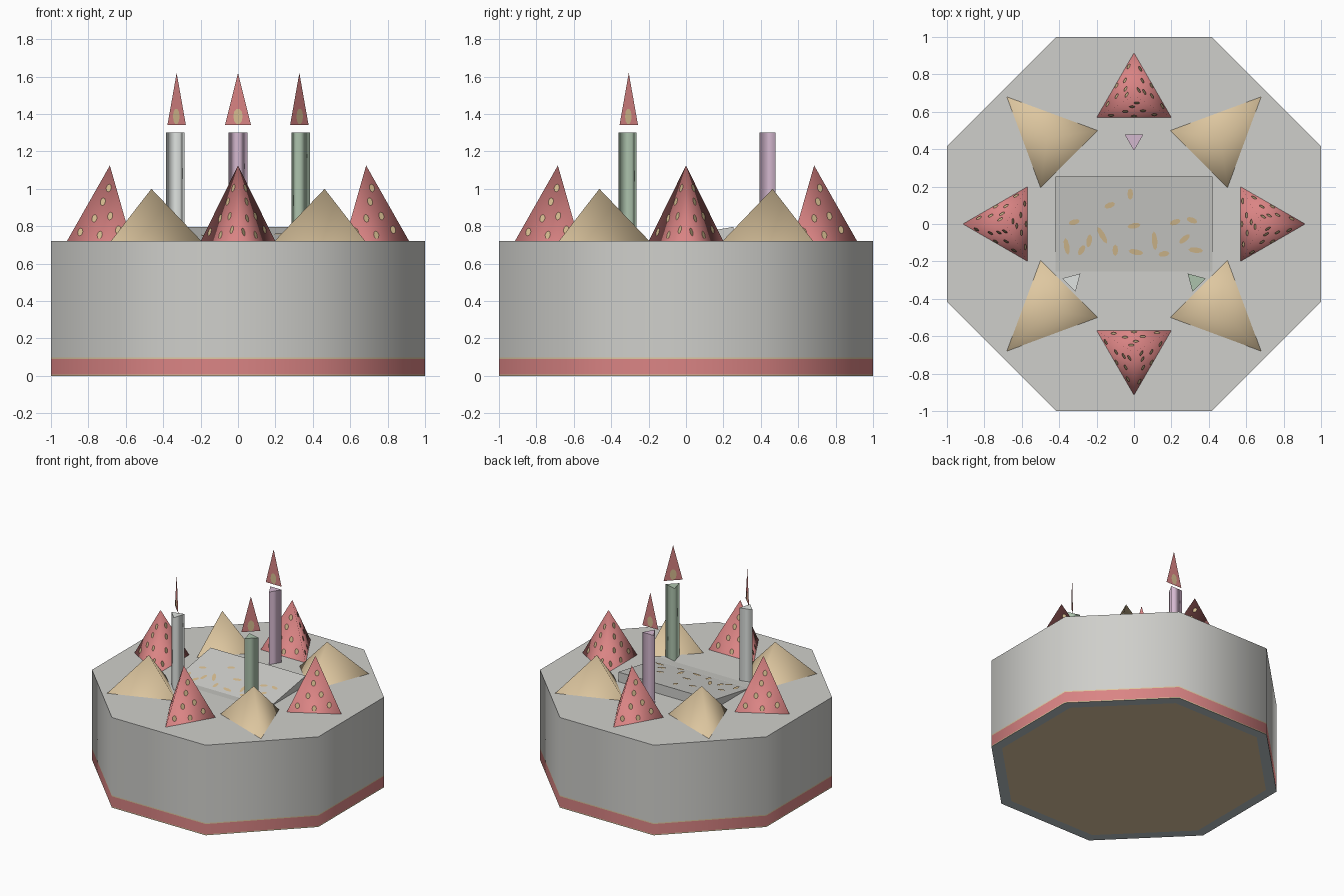
import bpy, math
from mathutils import Vector

if "Cube" in bpy.data.objects:
    bpy.data.objects.remove(bpy.data.objects["Cube"])


def lin(c):
    c /= 255
    return c / 12.92 if c <= 0.04045 else ((c + 0.055) / 1.055) ** 2.4


def material(name, r, g, b):
    m = bpy.data.materials.new(name)
    m.diffuse_color = (lin(r), lin(g), lin(b), 1)
    m.use_nodes = True
    m.node_tree.nodes["Principled BSDF"].inputs["Base Color"].default_value = m.diffuse_color
    return m


ICING = material("icing grey", 207, 207, 203)
SHADE = material("plaque lip grey", 194, 194, 190)
RIM = material("base rim grey", 184, 194, 198)
PINK = material("berry pink", 218, 132, 132)
CREAM = material("cream tan", 222, 199, 160)
SEED = material("seed yellow", 216, 190, 145)
WHITE = material("candle white", 224, 228, 225)
GREEN = material("candle green", 172, 194, 172)
LILAC = material("candle lilac", 212, 184, 207)

TOP = 0.72


def build(name, verts, faces, mats, idx=None, smooth=None):
    me = bpy.data.meshes.new(name)
    me.from_pydata([tuple(v) for v in verts], [], faces)
    for m in mats:
        me.materials.append(m)
    for i, p in enumerate(me.polygons):
        p.material_index = idx[i] if idx else 0
        p.use_smooth = bool(smooth[i]) if smooth else False
    ob = bpy.data.objects.new(name, me)
    bpy.context.collection.objects.link(ob)
    return ob


def ring(cx, cy, r, n, a0, z):
    return [Vector((cx + r * math.cos(a0 + math.tau * i / n),
                    cy + r * math.sin(a0 + math.tau * i / n), z)) for i in range(n)]


def add_disc(verts, faces, c, u, v, n=8):
    """Flat oval with half axes u and v."""
    s = len(verts)
    for i in range(n):
        a = math.tau * i / n
        verts.append(c + u * math.cos(a) + v * math.sin(a))
    faces.append(list(range(s, s + n)))


# Cake body: octagon with a pink ribbon edged by thin lines
R = 1 / math.cos(math.pi / 8)
levels = [0, 0.008, 0.09, 0.098, TOP]
bands = [1, 2, 1, 0]
verts, faces, idx, smooth = [], [], [], []
for z in levels:
    verts += ring(0, 0, R, 8, math.pi / 8, z)
for b, m in enumerate(bands):
    for i in range(8):
        j = (i + 1) % 8
        faces.append([b * 8 + i, b * 8 + j, b * 8 + 8 + j, b * 8 + 8 + i])
        idx.append(m)
        smooth.append(True)
faces.append(list(range(32, 40)))
idx.append(0)
# Underside: rim around a tan centre
verts += ring(0, 0, R * 0.925, 8, math.pi / 8, 0)
for i in range(8):
    j = (i + 1) % 8
    faces.append([j, i, 40 + i, 40 + j])
    idx.append(3)
faces.append(list(range(47, 39, -1)))
idx.append(1)
smooth += [False] * 10
build("cake_body", verts, faces, [ICING, CREAM, PINK, RIM], idx, smooth)


def pyramid(name, base, apex, mat):
    return build(name, base + [apex], [[0, 1, 3], [1, 2, 3], [2, 0, 3]],
                 [mat], None, [True] * 3)


# Berries: three-sided cones with seeds, pointing outwards
SEEDS = [(0.15, 0.12), (0.5, 0.08), (0.82, 0.15), (0.33, 0.3), (0.68, 0.33),
         (0.45, 0.52), (0.62, 0.7)]
for k, side in enumerate(["right", "back", "left", "front"]):
    a = k * math.pi / 2
    cx, cy = 0.685 * math.cos(a), 0.685 * math.sin(a)
    base = ring(cx, cy, 0.23, 3, a, TOP)
    apex = Vector((cx, cy, 1.125))
    pyramid("berry_" + side, base, apex, PINK)
    sv, sf = [], []
    for i in range(3):
        p, q = base[i], base[(i + 1) % 3]
        u = (q - p).normalized()
        n = (q - p).cross(apex - p).normalized()
        for s, t in SEEDS:
            c = p.lerp(q, s).lerp(apex, t) + n * 0.003
            add_disc(sv, sf, c, u * 0.016, n.cross(u) * 0.022)
    build("berry_seeds_" + side, sv, sf, [SEED])

# Cream peaks on the four diagonals
for k, side in enumerate(["back_right", "back_left", "front_left", "front_right"]):
    def turn(x, y, z):
        for _ in range(k):
            x, y = -y, x
        return Vector((x, y, z))
    pyramid("cream_peak_" + side,
            [turn(0.68, 0.68, TOP), turn(0.195, 0.5, TOP), turn(0.5, 0.195, TOP)],
            turn(0.463, 0.463, 1.0), CREAM)

# Candles: three-sided prisms, each with a flat upright flame
for name, x, y, a, fa, mat in [("back", 0, 0.45, 30, 0, LILAC),
                               ("left", -0.328, -0.306, 45, -45, WHITE),
                               ("right", 0.328, -0.306, 15, 45, GREEN)]:
    a, fa = math.radians(a), math.radians(fa)
    v = ring(x, y, 0.058, 3, a, TOP) + ring(x, y, 0.058, 3, a, 1.3)
    f = [[i, (i + 1) % 3, 3 + (i + 1) % 3, 3 + i] for i in range(3)] + [[3, 4, 5]]
    build("candle_" + name, v, f, [mat], None, [True] * 3 + [False])
    u = Vector((math.cos(fa), math.sin(fa), 0))
    n = Vector((u.y, -u.x, 0))
    c = Vector((x, y, 1.34))
    up = Vector((0, 0, 1))
    build("flame_" + name, [c - u * 0.07, c + u * 0.07, c + up * 0.28],
          [[0, 1, 2]], [PINK])
    # Glow spot on both sides of the flame
    gv, gf = [], []
    for s in (1, -1):
        add_disc(gv, gf, c + up * 0.047 + n * 0.003 * s, u * 0.025 * s, up * 0.043, 10)
    build("flame_spot_" + name, gv, gf, [SEED])


# Sloping plaque, higher at the back
def slope(y):
    return 0.7535 + 0.17 * y


X, Y0, Y1 = 0.42, -0.197, 0.255
v = [(-X, Y0, TOP), (X, Y0, TOP), (X, Y1, TOP), (-X, Y1, TOP),
     (X, Y1, slope(Y1)), (-X, Y1, slope(Y1))]
build("plaque", v, [[0, 1, 4, 5], [1, 2, 4], [0, 5, 3], [2, 3, 5, 4]], [ICING])
build("plaque_lip", [(-X, -0.255, 0.722), (X, -0.255, 0.722),
                     (X, Y0, 0.722), (-X, Y0, 0.722)], [[0, 1, 2, 3]], [SHADE])

# Piped icing dabs on the plaque: x, y, half length, angle
DABS = [(-.32, .01, .03, 15), (-.36, -.12, .045, 100), (-.28, -.14, .03, 60),
        (-.24, -.09, .035, 80), (-.17, -.06, .05, 120), (-.10, -.14, .03, 90),
        (-.13, .10, .03, 20), (-.02, .16, .03, 90), (0, -.01, .035, 10),
        (.01, -.15, .04, 170), (.11, -.09, .05, 95), (.16, -.16, .03, 10),
        (.22, .01, .03, 20), (.31, .02, .03, 160), (.27, -.08, .035, 40),
        (.33, -.14, .04, 175)]
dv, df = [], []
for x, y, r, deg in DABS:
    a = math.radians(deg)
    u = Vector((math.cos(a), math.sin(a), 0.17 * math.sin(a)))
    w = Vector((-math.sin(a), math.cos(a), 0.17 * math.cos(a)))
    add_disc(dv, df, Vector((x, y, slope(y) + 0.004)), u * r, w * 0.015)
build("icing_dabs", dv, df, [SEED])
